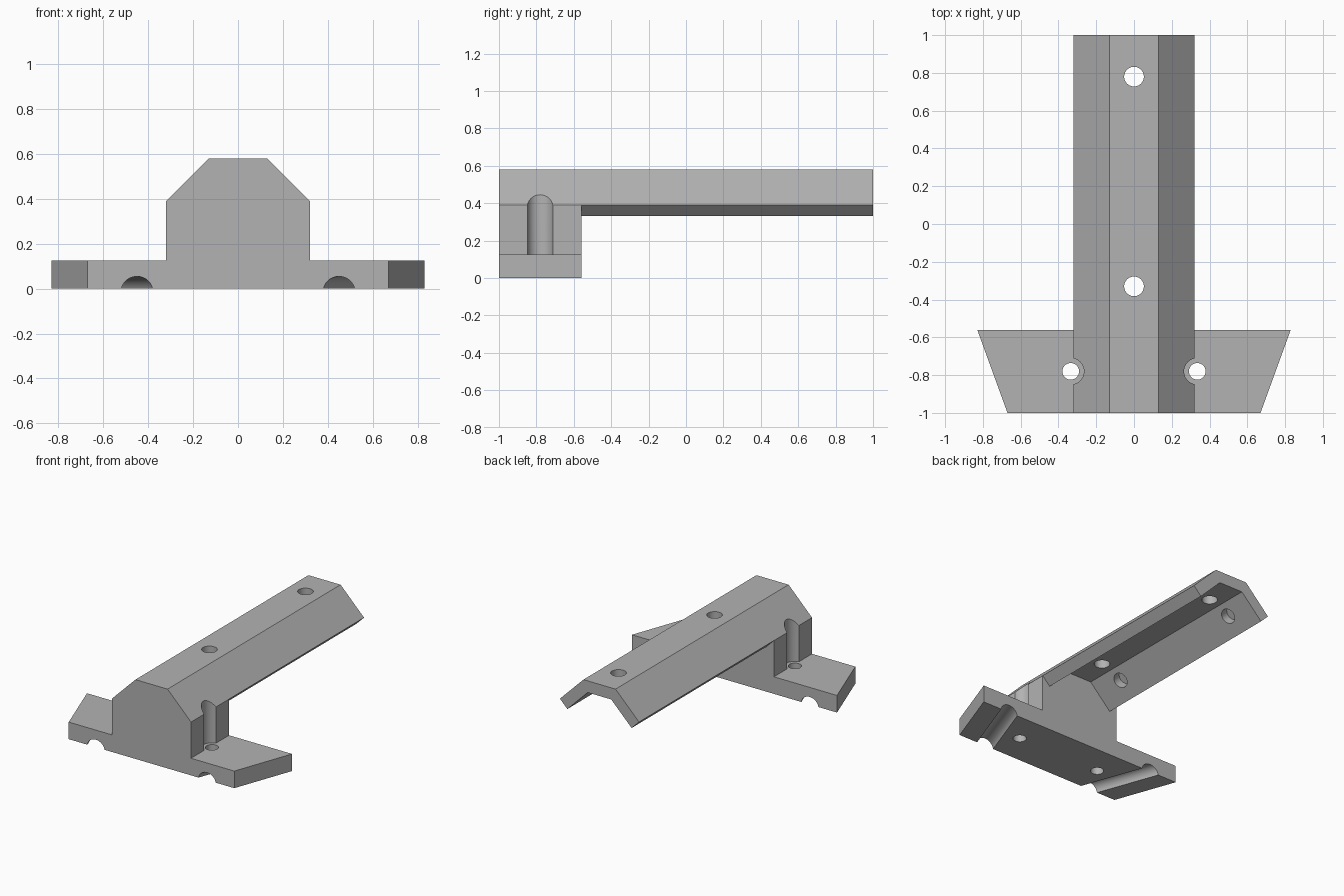
import bpy, bmesh
from math import radians, pi
from mathutils import Vector

cube = bpy.data.objects.get("Cube")
if cube:
    bpy.data.objects.remove(cube)

grey = bpy.data.materials.new("plain grey")
grey.use_nodes = True
colour = (0.45, 0.45, 0.45, 1)
grey.diffuse_color = colour
grey.node_tree.nodes["Principled BSDF"].inputs["Base Color"].default_value = colour


def finish(bm, name):
    bmesh.ops.recalc_face_normals(bm, faces=bm.faces)
    mesh = bpy.data.meshes.new(name)
    bm.to_mesh(mesh)
    bm.free()
    mesh.materials.append(grey)
    obj = bpy.data.objects.new(name, mesh)
    bpy.context.collection.objects.link(obj)
    return obj


def prism(name, start, sweep):
    """Closed outline swept along a vector."""
    bm = bmesh.new()
    face = bm.faces.new([bm.verts.new(p) for p in start])
    top = bmesh.ops.extrude_face_region(bm, geom=[face])["geom"]
    verts = [v for v in top if isinstance(v, bmesh.types.BMVert)]
    bmesh.ops.translate(bm, verts=verts, vec=sweep)
    return finish(bm, name)


def rod(name, a, b, radius):
    """Cylinder between two points."""
    a, b = Vector(a), Vector(b)
    bm = bmesh.new()
    bmesh.ops.create_cone(bm, cap_ends=True, segments=48, radius1=radius,
                          radius2=radius, depth=(b - a).length)
    bm.transform((b - a).to_track_quat("Z", "Y").to_matrix().to_4x4())
    bmesh.ops.translate(bm, verts=bm.verts, vec=(a + b) / 2)
    return finish(bm, name)


def mirrored(half):
    return half + [(-x, z) for x, z in reversed(half)]


# Solid bracket: flange, pedestal and chamfered rail in one front outline
FLANGE, BACK = 0.125, -0.56
outline = mirrored([(0.83, 0), (0.83, FLANGE), (0.32, FLANGE), (0.32, 0.39), (0.13, 0.58)])
body = prism("rail_bracket", [(x, -1, z) for x, z in outline], (0, 2, 0))

# Underside of the rail, leaving an angled channel behind the pedestal
under = mirrored([(1, -0.1), (1, 1.07), (0.26, 0.33), (0.095, 0.495)])
cutters = [prism("underside_cutter", [(x, BACK, z) for x, z in under], (0, 2, 0))]

# Screw holes through the top of the rail
for y in (-0.33, 0.78):
    cutters.append(rod("rail_hole_cutter", (0, y, 0.4), (0, y, 0.7), 0.052))

for s in (1, -1):
    # Slanted flange ends
    end = [(s * 0.67, -1), (s * 0.83, BACK), (s * 1.2, 0.457), (s * 1.2, -1.2),
           (s * 0.597, -1.2)]
    cutters.append(prism("flange_end_cutter", [(x, y, -0.1) for x, y in end], (0, 0, 0.4)))
    # Rounded grooves below, parallel to the ends
    cutters.append(rod("groove_cutter", (s * 0.377, -1.2, -0.011),
                       (s * 0.683, -0.36, -0.011), 0.066))
    # Flange screw holes with clearance for the screw head
    cutters.append(rod("flange_hole_cutter", (s * 0.335, -0.78, -0.1),
                       (s * 0.335, -0.78, 0.2), 0.044))
    cutters.append(rod("head_clearance_cutter", (s * 0.335, -0.78, FLANGE),
                       (s * 0.335, -0.78, 0.8), 0.07))
    # Blind holes in the sloping inner walls of the rail
    for y in (-0.33, 0.78):
        cutters.append(rod("blind_hole_cutter", (s * 0.11, y, 0.38),
                           (s * 0.205, y, 0.475), 0.052))

bpy.ops.object.select_all(action="DESELECT")
bpy.context.view_layer.objects.active = body
body.select_set(True)
for c in cutters:
    mod = body.modifiers.new("cut", "BOOLEAN")
    mod.operation = "DIFFERENCE"
    mod.solver = "EXACT"
    mod.object = c
    bpy.ops.object.modifier_apply(modifier=mod.name)
    bpy.data.objects.remove(c)
bpy.ops.object.shade_smooth_by_angle(angle=radians(30))
